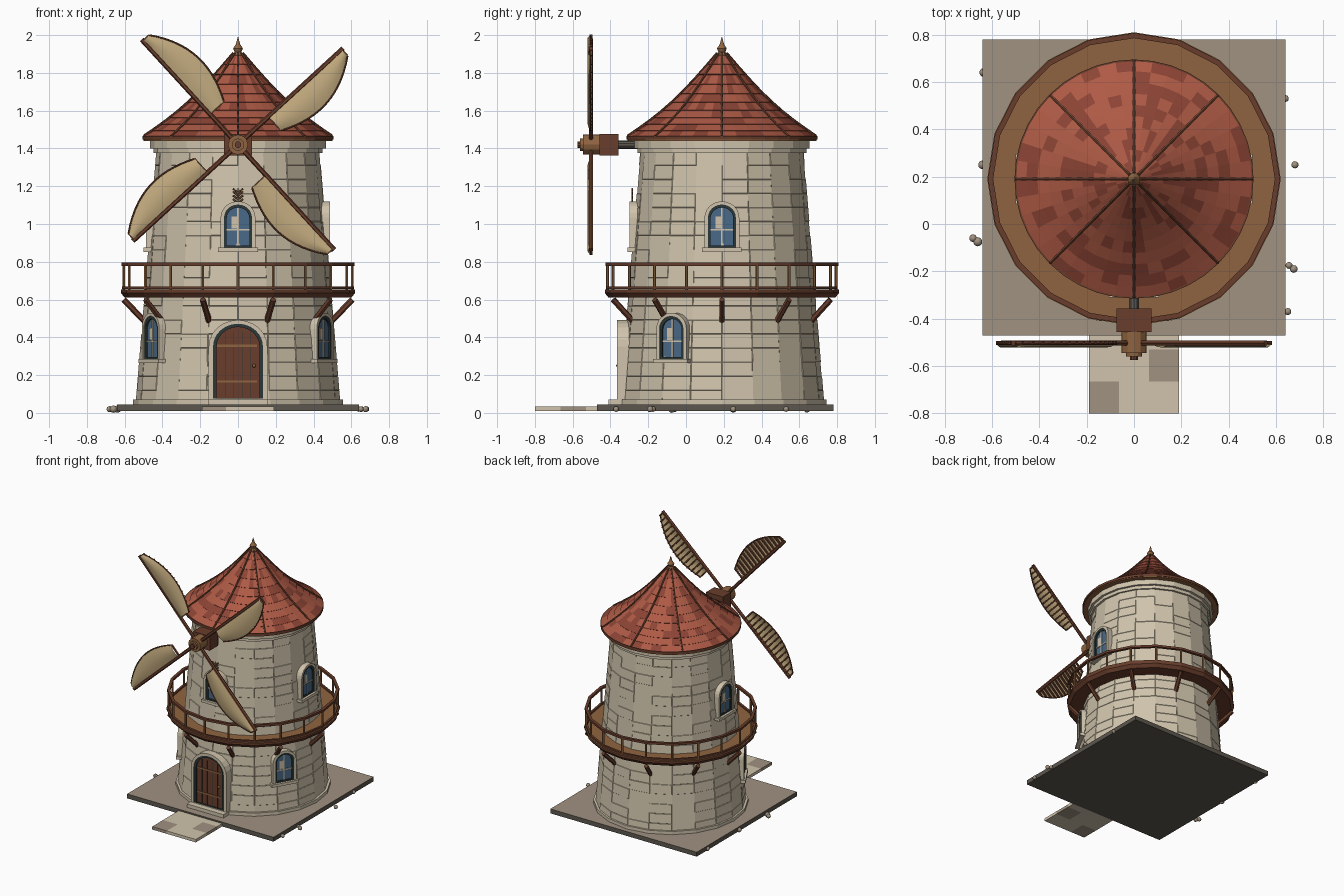
import bpy, bmesh, random
from math import sin, cos, pi, radians
from mathutils import Matrix, Vector

random.seed(4)
if "Cube" in bpy.data.objects:
    bpy.data.objects.remove(bpy.data.objects["Cube"])


def material(name, code):
    def lin(c):
        return c / 12.92 if c < 0.04 else ((c + 0.055) / 1.055) ** 2.4
    col = [lin(int(code[i:i + 2], 16) / 255) for i in (0, 2, 4)] + [1]
    m = bpy.data.materials.new(name)
    m.use_nodes = True
    m.diffuse_color = col
    m.node_tree.nodes["Principled BSDF"].inputs["Base Color"].default_value = col
    return m


CREAM = material("cream stone", "D0C4AC")
TAUPE = material("taupe stone", "A09280")
GREY = material("dark grey stone", "5C574E")
FRAME = material("blackened teal", "2B3737")
GLASS = material("blue glass", "4A6A88")
TILE = material("light red tile", "AE5A45")
TILE_DARK = material("dark red tile", "8C4435")
DARK = material("dark wood", "683D2B")
WOOD = material("warm wood", "8F6440")
SAIL = material("sailcloth", "C2AA7E")

CENTRE = Matrix.Translation((0, 0.19, 0))


def finish(bm, name, *mats, matrix=Matrix(), smooth=False):
    bmesh.ops.recalc_face_normals(bm, faces=bm.faces)
    me = bpy.data.meshes.new(name)
    bm.to_mesh(me)
    bm.free()
    for m in mats:
        me.materials.append(m)
    if smooth:
        me.shade_smooth()
    ob = bpy.data.objects.new(name, me)
    ob.matrix_world = matrix
    bpy.context.collection.objects.link(ob)
    return ob


def add_box(bm, lo, hi):
    lo, hi = Vector(lo), Vector(hi)
    mat = Matrix.Translation((lo + hi) / 2) @ Matrix.Diagonal((*(hi - lo), 1))
    return bmesh.ops.create_cube(bm, size=1, matrix=mat)["verts"]


def add_tube(bm, a, b, r, sides=6):
    a, b = Vector(a), Vector(b)
    turn = (b - a).to_track_quat("Z", "Y").to_matrix().to_4x4()
    bmesh.ops.create_cone(bm, segments=sides, radius1=r, radius2=r, cap_ends=True,
                          depth=(b - a).length, matrix=Matrix.Translation((a + b) / 2) @ turn)


def box(name, lo, hi, mat, matrix=Matrix()):
    bm = bmesh.new()
    add_box(bm, lo, hi)
    return finish(bm, name, mat, matrix=matrix)


def polar(r, ang, z):
    return Vector((r * sin(ang), -r * cos(ang), z))


def lathe_mesh(profile, sides, closed=False):
    bm = bmesh.new()
    rings = [[bm.verts.new(polar(r, 2 * pi * i / sides, z)) for i in range(sides)] for r, z in profile]
    pairs = list(zip(rings, rings[1:])) + ([(rings[-1], rings[0])] if closed else [])
    for a, b in pairs:
        for i in range(sides):
            j = (i + 1) % sides
            bm.faces.new((a[i], a[j], b[j], b[i]))
    return bm


def hoop(name, r0, r1, z0, z1, mat, sides=20):
    bm = lathe_mesh([(r0, z0), (r1, z0), (r1, z1), (r0, z1)], sides, True)
    return finish(bm, name, mat, matrix=CENTRE)


def arch(hw, z0, z1, rise):
    arc = [(hw * cos(pi * i / 12), z1 - rise + rise * sin(pi * i / 12)) for i in range(13)]
    return [(-hw, z0), (hw, z0)] + arc


def arch_part(name, outer, inner, front, back, mat, matrix):
    """Arched slab, or an arched frame when an inner outline is given."""
    bm = bmesh.new()
    def loop(pts, r):
        return [bm.verts.new((x, -r, z)) for x, z in pts]
    def bridge(a, b):
        for i in range(len(a)):
            j = (i + 1) % len(a)
            bm.faces.new((a[i], a[j], b[j], b[i]))
    of, ob = loop(outer, front), loop(outer, back)
    bridge(of, ob)
    if inner:
        nf, nb = loop(inner, front), loop(inner, back)
        bridge(of, nf)
        bridge(nf, nb)
        bridge(nb, ob)
    else:
        bm.faces.new(of)
        bm.faces.new(ob)
    return finish(bm, name, mat, matrix=matrix)


# Ground slab, path and pebbles
bm = bmesh.new()
add_box(bm, (-0.64, -0.47, 0.01), (0.64, 0.78, 0.045))
bm.faces.ensure_lookup_table()
for f in bm.faces:
    f.material_index = int(f.calc_center_median().z > 0.04)
finish(bm, "ground_slab", GREY, TAUPE)
for col in range(3):
    for row in range(3):
        x, y = -0.19 + col * 0.127, -0.8 + row * 0.135
        mat = TAUPE if (col, row) in ((0, 0), (2, 1)) else CREAM
        box("path_stone", (x, y, 0.01), (x + 0.127, min(y + 0.135, -0.47), 0.033), mat)
bm = bmesh.new()
for x, y in ((0.68, 0.25), (0.655, -0.175), (0.675, -0.19), (0.65, -0.37), (0.64, 0.53),
             (-0.68, -0.06), (-0.66, -0.075), (-0.64, 0.25), (-0.635, 0.64)):
    bmesh.ops.create_icosphere(bm, subdivisions=2, radius=random.uniform(0.014, 0.02),
                               matrix=Matrix.Translation((x, y, 0.02)))
finish(bm, "pebbles", TAUPE, smooth=True)

# Tapered tower of shallow stone blocks
bm = lathe_mesh([(0.54 - 0.11 * i / 18, 0.045 + 1.34 * i / 18) for i in range(19)], 20)
bmesh.ops.recalc_face_normals(bm, faces=bm.faces)
blocks = random.sample(list(bm.faces), 200)
bmesh.ops.inset_individual(bm, faces=blocks, thickness=0.003, depth=0.003)
finish(bm, "tower_wall", CREAM, matrix=CENTRE)
hoop("tower_foot", 0.5, 0.555, 0.045, 0.07, CREAM)
hoop("lower_cornice", 0.4, 0.447, 1.375, 1.4, CREAM)
hoop("upper_cornice", 0.4, 0.465, 1.4, 1.44, CREAM)

# Tiled roof with ridges, eaves and finial
def roof_point(t):
    return 0.5 - 0.475 * t, 1.46 + 0.44 * (t - 0.085 * sin(pi * t))


profile = []
for row in range(10):
    r, z = roof_point(row / 10)
    profile += [(r + 0.003, z + 0.003), roof_point((row + 1) / 10)]
bm = lathe_mesh(profile, 40)
for f in bm.faces:
    f.material_index = int(random.random() < 0.35)
finish(bm, "roof_tiles", TILE, TILE_DARK, matrix=CENTRE)
hoop("roof_eaves", 0.39, 0.5, 1.44, 1.458, WOOD, 40)
hoop("eaves_rim", 0.49, 0.505, 1.447, 1.466, DARK, 40)
bm = bmesh.new()
for k in range(8):
    pts = [polar(r, k * pi / 4, z + 0.005) for r, z in (roof_point(i / 8) for i in range(9))]
    for a, b in zip(pts, pts[1:]):
        add_tube(bm, a, b, 0.007)
finish(bm, "roof_ridges", DARK, matrix=CENTRE)
finish(lathe_mesh([(0.03, 1.87), (0.034, 1.895), (0.018, 1.91), (0.026, 1.93), (0.012, 1.95),
                   (0.001, 1.99)], 12), "finial", WOOD, matrix=CENTRE)

# Balcony deck, railing and brackets
bm = lathe_mesh([(0.46, 0.61), (0.6, 0.61), (0.62, 0.635), (0.62, 0.652), (0.46, 0.652)], 20, True)
for f in bm.faces:
    f.material_index = int(f.calc_center_median().z > 0.65)
finish(bm, "balcony_deck", DARK, WOOD, matrix=CENTRE)
hoop("balcony_handrail", 0.595, 0.617, 0.778, 0.795, DARK)
hoop("balcony_bottom_rail", 0.597, 0.613, 0.655, 0.668, DARK)
bm = bmesh.new()
for k in range(20):
    add_tube(bm, polar(0.605, k * pi / 10, 0.64), polar(0.605, k * pi / 10, 0.785), 0.008)
finish(bm, "balcony_posts", WOOD, matrix=CENTRE)
bm = bmesh.new()
for k in range(10):
    ang = (k + 0.5) * pi / 5
    add_tube(bm, polar(0.49, ang, 0.48), polar(0.605, ang, 0.6), 0.016)
finish(bm, "balcony_brackets", DARK, matrix=CENTRE)

# Arched windows; each angle is measured from the front
def window(angle, z, r):
    m = CENTRE @ Matrix.Rotation(radians(angle), 4, "Z")
    frame = arch(0.074, z, z + 0.228, 0.07)
    pane = arch(0.06, z + 0.012, z + 0.212, 0.058)
    arch_part("window_surround", arch(0.092, z - 0.01, z + 0.245, 0.085), frame, r, r - 0.1, CREAM, m)
    arch_part("window_frame", frame, pane, r - 0.006, r - 0.1, FRAME, m)
    arch_part("window_glass", pane, None, r - 0.016, r - 0.09, GLASS, m)
    box("window_sill", (-0.105, -r - 0.012, z - 0.022), (0.105, -r + 0.08, z), CREAM, m)
    f = -r + 0.01
    box("window_mullion", (-0.004, f, z + 0.01), (0.004, f + 0.008, z + 0.21), CREAM, m)
    box("window_crossbar", (-0.06, f, z + 0.09), (0.06, f + 0.008, z + 0.098), CREAM, m)
    box("window_glint", (-0.035, f + 0.002, z + 0.1), (-0.004, f + 0.007, z + 0.165), CREAM, m)


for angle in (0, 90, -90):
    window(angle, 0.875, 0.488)
for angle in (60, -60):
    window(angle, 0.285, 0.535)

# Wheat ornament above the front window
bm = bmesh.new()
add_tube(bm, (0, -0.285, 1.11), (0, -0.285, 1.19), 0.003)
for z in (1.11, 1.13, 1.15, 1.165):
    for side in (-1, 1):
        add_tube(bm, (0, -0.285, z), (side * 0.027, -0.285, z + 0.022), 0.005)
finish(bm, "wheat_ornament", WOOD)

# Door with surround, planks, bands, knob and step
outer, inner = arch(0.132, 0.075, 0.472, 0.12), arch(0.114, 0.08, 0.455, 0.105)
arch_part("door_surround", arch(0.155, 0.06, 0.492, 0.14), outer, 0.555, 0.44, CREAM, CENTRE)
arch_part("door_frame", outer, inner, 0.55, 0.44, FRAME, CENTRE)
arch_part("door_leaf", inner, None, 0.542, 0.44, DARK, CENTRE)
for x in (-0.068, -0.023, 0.023, 0.068):
    box("door_joint", (x - 0.002, -0.544, 0.08), (x + 0.002, -0.54, 0.43), FRAME, CENTRE)
for z in (0.16, 0.35):
    box("door_band", (-0.11, -0.547, z), (0.1, -0.54, z + 0.012), WOOD, CENTRE)
bm = bmesh.new()
bmesh.ops.create_uvsphere(bm, u_segments=10, v_segments=6, radius=0.01,
                          matrix=Matrix.Translation((0.085, -0.55, 0.25)))
finish(bm, "door_knob", WOOD, matrix=CENTRE, smooth=True)
box("door_step", (-0.16, -0.41, 0.045), (0.16, -0.3, 0.072), CREAM)

# Windshaft, gear block and hub
bm = bmesh.new()
add_tube(bm, (0, -0.4, 1.42), (0, -0.15, 1.42), 0.022, 10)
finish(bm, "windshaft", GREY)
box("shaft_block", (-0.073, -0.457, 1.362), (0.073, -0.357, 1.476), DARK)
bm = bmesh.new()
add_tube(bm, (0, -0.545, 1.42), (0, -0.457, 1.42), 0.053, 12)
add_tube(bm, (0, -0.56, 1.42), (0, -0.545, 1.42), 0.033, 12)
finish(bm, "sail_hub", WOOD)
bm = bmesh.new()
add_tube(bm, (0, -0.575, 1.42), (0, -0.56, 1.42), 0.018, 10)
finish(bm, "hub_cap", DARK)

# Four sails: arm, billowed cloth, rim and ribs
def sail_width(t):
    return 0.1 + 0.24 * t - 0.295 * t ** 2.2


U0, U1, STEPS = 0.22, 0.745, 14
for k in range(4):
    m = Matrix.Translation((0, -0.503, 1.42)) @ Matrix.Rotation(-radians(42.5 + 90 * k), 4, "Y")
    bm = bmesh.new()
    add_tube(bm, (0, 0, 0), (0.755, 0, 0), 0.013)
    finish(bm, "sail_arm", DARK, matrix=m)
    cloth, ribs = bmesh.new(), bmesh.new()
    grid = []
    for i in range(STEPS + 1):
        t = i / STEPS
        u, w = U0 + (U1 - U0) * t, sail_width(t)
        grid.append([cloth.verts.new((u, -0.004 - 0.014 * sin(pi * j / 6), -w * j / 6)) for j in range(7)])
        add_box(ribs, (u - 0.005, -0.004, -w), (u + 0.005, 0.009, 0))
    for a, b in zip(grid, grid[1:]):
        for j in range(6):
            cloth.faces.new((a[j], b[j], b[j + 1], a[j + 1]))
        add_tube(ribs, a[-1].co, b[-1].co, 0.005)
    finish(cloth, "sail_cloth", SAIL, matrix=m, smooth=True)
    finish(ribs, "sail_ribs", DARK, matrix=m)
